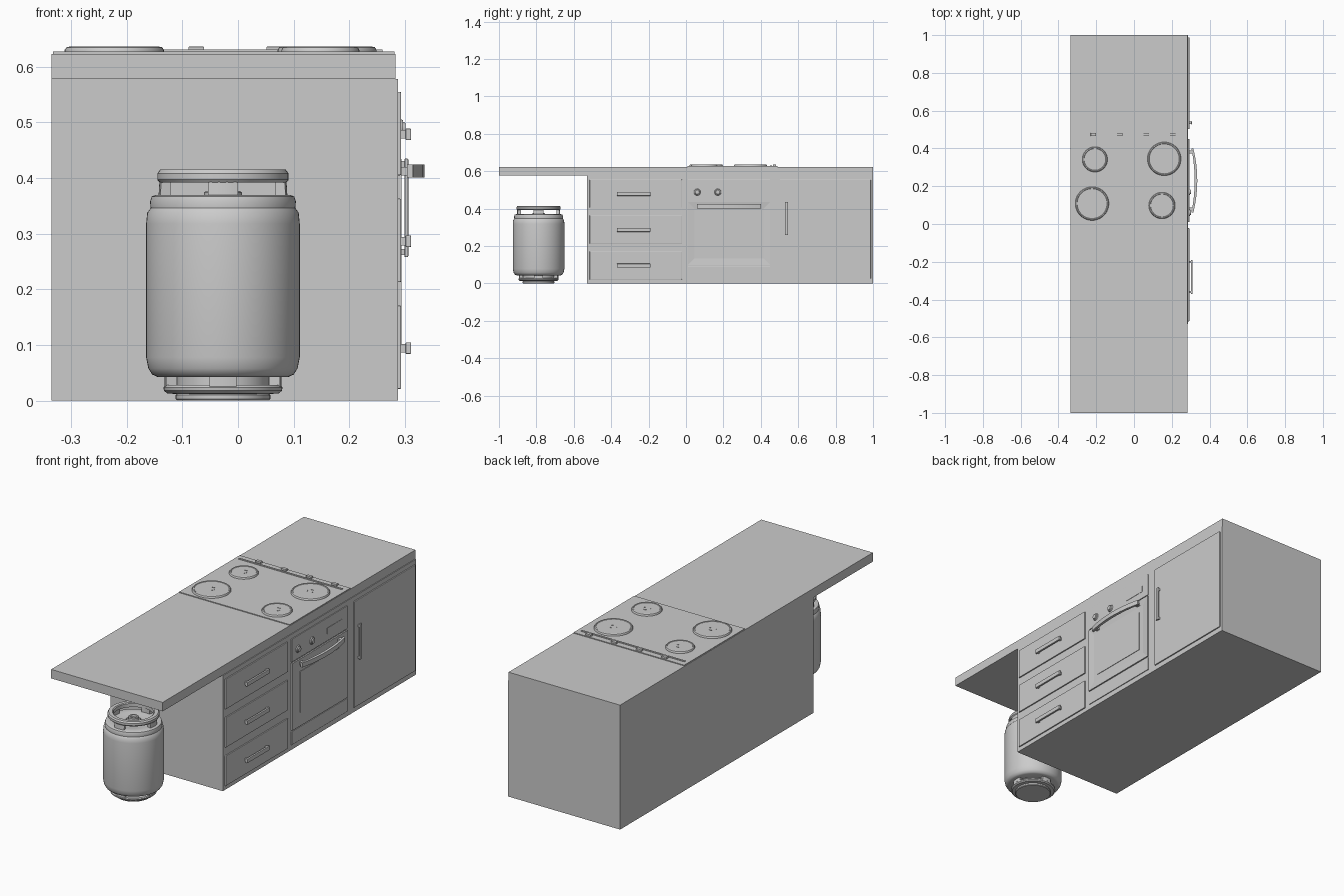
import bpy, bmesh, math

if "Cube" in bpy.data.objects:
    bpy.data.objects.remove(bpy.data.objects["Cube"])

FRONT = 0.287      # x of the cabinet face


def finish(name, bm, smooth=False, bevel=0):
    bmesh.ops.recalc_face_normals(bm, faces=bm.faces)
    me = bpy.data.meshes.new(name)
    bm.to_mesh(me)
    bm.free()
    ob = bpy.data.objects.new(name, me)
    bpy.context.collection.objects.link(ob)
    if bevel:
        m = ob.modifiers.new("Bevel", 'BEVEL')
        m.width, m.segments = bevel, 2
    if smooth:
        bpy.ops.object.select_all(action='DESELECT')
        ob.select_set(True)
        bpy.context.view_layer.objects.active = ob
        bpy.ops.object.shade_smooth_by_angle(angle=math.radians(35))
    return ob


def box(name, x, y, z, bevel=0, inset=0, depth=0):
    """Box from (min, max) ranges; optionally insets and sinks its +x face."""
    bm = bmesh.new()
    bmesh.ops.create_cube(bm, size=1)
    for v in bm.verts:
        v.co = [r[0] + (c + 0.5) * (r[1] - r[0]) for r, c in zip((x, y, z), v.co)]
    if inset:
        bm.normal_update()
        face = max(bm.faces, key=lambda f: f.calc_center_median().x)
        bmesh.ops.inset_region(bm, faces=[face], thickness=inset)
        bmesh.ops.translate(bm, verts=face.verts, vec=(-depth, 0, 0))
    return finish(name, bm, bevel=bevel)


def lathe(name, prof, cx, cy, mid=0, span=360, segs=48, loop=False):
    """Spin (radius, z) points round a vertical axis; loop closes the section."""
    bm = bmesh.new()
    full = span == 360
    rings = []
    for i in range(segs if full else segs + 1):
        a = math.radians(mid - span / 2 + span * i / segs)
        rings.append([bm.verts.new((cx + r * math.cos(a), cy + r * math.sin(a), z)) for r, z in prof])
    n = len(prof)
    for i in range(segs):
        p, q = rings[i], rings[(i + 1) % len(rings)]
        for j in range(n if loop else n - 1):
            k = (j + 1) % n
            bm.faces.new((p[j], q[j], q[k], p[k]))
    if not full:
        bm.faces.new(rings[0])
        bm.faces.new(rings[-1])
    bmesh.ops.remove_doubles(bm, verts=bm.verts, dist=1e-6)
    return finish(name, bm, smooth=True)


def knob(name, y, z, r, x0, x1):
    bm = bmesh.new()
    bmesh.ops.create_cone(bm, cap_ends=True, segments=24, radius1=r, radius2=r * 0.85, depth=x1 - x0)
    for v in bm.verts:
        v.co = ((x0 + x1) / 2 + v.co.z, y + v.co.x, z + v.co.y)
    return finish(name, bm, smooth=True)


# Cabinet and worktop
box("cabinet_body", (-0.335, FRONT), (-0.53, 1), (0, 0.578))
box("worktop", (-0.335, 0.283), (-1, 1), (0.578, 0.623))

# Drawers with bar handles
for i in range(3):
    z = 0.095 + 0.192 * i
    box(f"drawer_front_{i}", (FRONT - 0.005, 0.293), (-0.515, -0.022), (z - 0.074, z + 0.076), bevel=0.002)
    box(f"drawer_handle_{i}", (0.301, 0.311), (-0.37, -0.19), (z - 0.011, z + 0.010), bevel=0.002)
    for y in (-0.365, -0.205):
        box(f"drawer_handle_post_{i}", (0.29, 0.303), (y, y + 0.01), (z - 0.008, z + 0.007))

# Cupboard door with upright handle
box("cupboard_door", (FRONT - 0.005, 0.293), (0.502, 0.988), (0.025, 0.555), bevel=0.002)
box("cupboard_handle", (0.299, 0.306), (0.528, 0.545), (0.258, 0.435), bevel=0.002)
for z in (0.262, 0.42):
    box("cupboard_handle_post", (0.29, 0.301), (0.530, 0.543), (z, z + 0.011))

# Oven: control panel, door with sunken window, lower drawer
box("oven_control_panel", (FRONT - 0.005, 0.291), (0.01, 0.45), (0.44, 0.555), bevel=0.001)
box("oven_door", (FRONT - 0.01, 0.294), (0.01, 0.45), (0.098, 0.434), inset=0.05, depth=0.004)
box("oven_window", (FRONT - 0.005, 0.2925), (0.075, 0.385), (0.163, 0.369))
box("oven_lower_drawer", (FRONT - 0.005, 0.291), (0.01, 0.45), (0.025, 0.092), bevel=0.001)
box("oven_display", (0.289, 0.2925), (0.29, 0.41), (0.475, 0.505))
for y in (0.06, 0.17):
    knob("oven_dial", y, 0.488, 0.019, 0.289, 0.296)
    knob("oven_dial_cap", y, 0.488, 0.013, 0.295, 0.301)

# Curved oven handle
bm = bmesh.new()
N = 16
secs = []
for i in range(N + 1):
    t = i / N * 2 - 1
    outer = 0.335 - 0.021 * t * t
    inner = 0.321 - 0.017 * t * t
    y = 0.23 + 0.17 * t
    secs.append([bm.verts.new(c) for c in
                 ((inner, y, 0.401), (outer, y, 0.401), (outer, y, 0.424), (inner, y, 0.424))])
for a, b in zip(secs, secs[1:]):
    for j in range(4):
        bm.faces.new((a[j], b[j], b[(j + 1) % 4], a[(j + 1) % 4]))
bm.faces.new(secs[0])
bm.faces.new(secs[-1])
finish("oven_handle", bm, smooth=True)
for y in (0.07, 0.372):
    box("oven_handle_post", (0.291, 0.31), (y, y + 0.018), (0.405, 0.420))

# Hob plate with hinge strip
box("hob_plate", (-0.332, 0.281), (0.008, 0.488), (0.62, 0.627))
box("hob_hinge_bar", (-0.312, 0.26), (0.45, 0.459), (0.625, 0.631), bevel=0.001)
for x in (-0.215, -0.075, 0.065, 0.205):
    box("hob_hinge", (x - 0.014, x + 0.014), (0.466, 0.482), (0.625, 0.636), bevel=0.001)

# Four hotplates with raised rims and small centre ridges
for x, y, r in ((-0.207, 0.342, 0.067), (0.16, 0.345, 0.089), (-0.222, 0.108, 0.089), (0.148, 0.098, 0.070)):
    lathe("hotplate", [(r, 0.625), (r, 0.630), (r - 0.003, 0.635), (r - 0.008, 0.636),
                       (r - 0.010, 0.634), (0, 0.634)], x, y)
    for k in range(3):
        lathe("hotplate_ridge", [(0.014, 0.633), (0.014, 0.6355), (0.018, 0.6355), (0.018, 0.633)],
              x, y, mid=90 + 120 * k, span=50, segs=6, loop=True)

# Gas bottle body
CX, CY = -0.027, -0.788
lathe("bottle_body", [(0, 0.043), (0.118, 0.043), (0.127, 0.047), (0.134, 0.058), (0.138, 0.078),
                      (0.138, 0.318), (0.136, 0.338), (0.130, 0.346), (0.131, 0.358), (0.128, 0.367),
                      (0.120, 0.370), (0.090, 0.370), (0.075, 0.366), (0, 0.366)], CX, CY, segs=64)

# Foot: base disc, lower ring and four short legs
lathe("bottle_base", [(0, 0), (0.082, 0), (0.085, 0.003), (0.085, 0.010), (0.081, 0.014), (0, 0.014)], CX, CY)
lathe("bottle_foot_ring", [(0.080, 0.012), (0.100, 0.013), (0.106, 0.018), (0.107, 0.024),
                           (0.103, 0.028), (0.080, 0.028)], CX, CY, loop=True)
lathe("bottle_underside", [(0, 0.014), (0.083, 0.014), (0.083, 0.045), (0, 0.045)], CX, CY)

# Carrying collar: top ring
lathe("bottle_collar", [(0.092, 0.393), (0.114, 0.392), (0.118, 0.397), (0.118, 0.408),
                        (0.113, 0.415), (0.096, 0.415), (0.092, 0.411)], CX, CY, loop=True)
for k in range(4):
    lathe("bottle_foot_leg", [(0.085, 0.024), (0.105, 0.024), (0.105, 0.046), (0.085, 0.046)],
          CX, CY, mid=90 * k, span=27, segs=8, loop=True)
    lathe("bottle_collar_post", [(0.097, 0.364), (0.116, 0.364), (0.114, 0.396), (0.097, 0.396)],
          CX, CY, mid=90 * k, span=27, segs=8, loop=True)

# Valve
lathe("bottle_valve_seat", [(0.034, 0.364), (0.034, 0.374), (0.030, 0.377), (0, 0.377)], CX, CY, segs=32)
lathe("bottle_valve", [(0.024, 0.375), (0.024, 0.388), (0.021, 0.391), (0.014, 0.391),
                       (0.012, 0.382), (0, 0.382)], CX, CY, segs=32)
